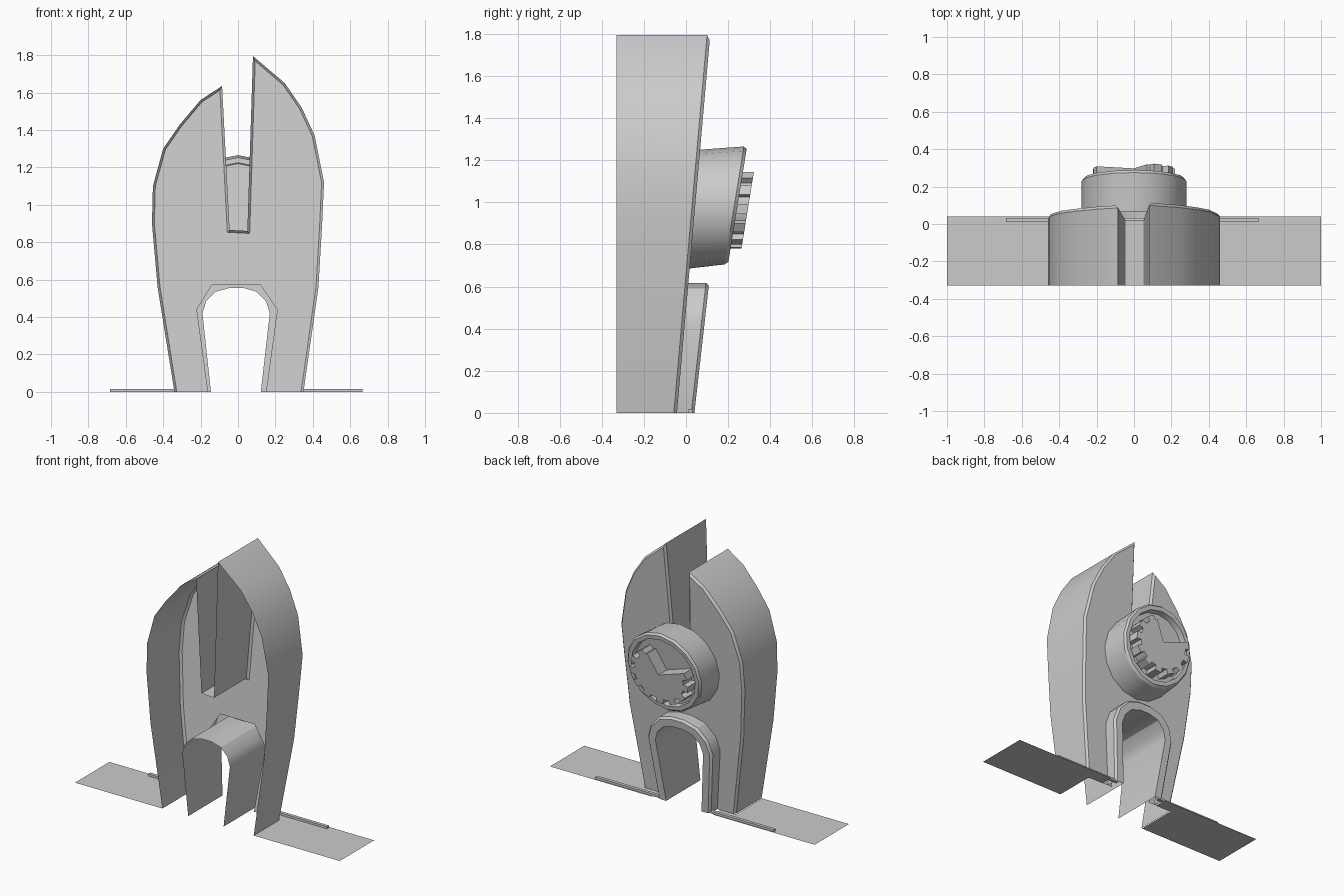
import bpy, math
from mathutils import Vector

if "Cube" in bpy.data.objects:
    bpy.data.objects.remove(bpy.data.objects["Cube"])

FRONT = -0.33


def face_y(z):            # sloping back face of the body
    return -0.043 + 0.088 * z


def trim_y(z):            # sloping face of the arch trim
    return 0.04 + 0.113 * z


def rim_y(z):             # tilted face of the round boss
    return 0.20 + 0.162 * (z - 0.71)


def make(name, verts, faces, smooth=True):
    me = bpy.data.meshes.new(name)
    me.from_pydata(verts, [], faces)
    ob = bpy.data.objects.new(name, me)
    bpy.context.collection.objects.link(ob)
    if smooth:
        bpy.ops.object.select_all(action='DESELECT')
        bpy.context.view_layer.objects.active = ob
        ob.select_set(True)
        bpy.ops.object.shade_smooth_by_angle(angle=math.radians(28))
    return ob


def offset(chain, d):
    """Shift an open (x, z) chain to its right side by d, keeping ends on z = 0."""
    out = []
    for i, p in enumerate(chain):
        ns = []
        for a, b in ((i - 1, i), (i, i + 1)):
            if a >= 0 and b < len(chain):
                e = (Vector(chain[b]) - Vector(chain[a])).normalized()
                ns.append(Vector((e.y, -e.x)))
        m = sum(ns, Vector((0, 0))).normalized()
        q = Vector(p) + m * min(d / max(m.dot(ns[0]), 0.4), 3 * d, key=abs)
        out.append((q.x, 0 if p[1] == 0 else q.y))
    return out


def loft(rows, closed=False):
    n = len(rows[0])
    verts = [v for r in rows for v in r]
    faces = [(r * n + i, r * n + (i + 1) % n, (r + 1) * n + (i + 1) % n, (r + 1) * n + i)
             for r in range(len(rows) - 1) for i in range(n if closed else n - 1)]
    return verts, faces


def row(chain, fy):
    return [(x, fy(z), z) for x, z in chain]


# Body shell: two uneven horns with a slot, open at the front
outline = [(-.34, 0), (-.43, .56), (-.46, .9), (-.455, 1.1), (-.4, 1.3), (-.31, 1.43),
           (-.2, 1.56), (-.085, 1.635), (-.045, .865), (.05, .86), (.08, 1.795),
           (.25, 1.65), (.34, 1.52), (.41, 1.37), (.46, 1.12), (.45, .9), (.43, .56), (.35, 0)]
inner = offset(outline, 0.013)
v, f = loft([row(outline, lambda z: FRONT),
             row(outline, lambda z: face_y(z) - 0.015),
             row(inner, face_y)])
hole = [(.15, 0), (.21, .44), (.12, .57), (-.14, .57), (-.22, .44), (-.16, 0)]
start = len(v) - len(inner)
v += row(hole, face_y)
f.append(tuple(range(start, len(v))))
make("body_shell", v, f)

# Arch lining and raised trim
arch = [(-.145, 0), (-.19, .42), (-.17, .485), (-.12, .535), (-.045, .555),
        (.03, .555), (.1, .535), (.15, .485), (.17, .42), (.122, 0)]
v, f = loft([row(arch, lambda z: FRONT),
             row(arch, trim_y),
             row(offset(arch, -.05), trim_y),
             row(offset(arch, -.063), lambda z: trim_y(z) - 0.015),
             row(offset(arch, -.063), face_y)])
make("arch_trim", v, f)


# Round boss with a recessed face
def circle(r, cz, n=16):
    return [(r * math.cos(2 * math.pi * i / n), cz + r * math.sin(2 * math.pi * i / n))
            for i in range(n)]


v, f = loft([row(circle(.282, .968), face_y),
             row(circle(.28, .985), lambda z: rim_y(z) - 0.015),
             row(circle(.268, .985), rim_y),
             row(circle(.24, .985), rim_y),
             row(circle(.235, .985), lambda z: rim_y(z) - 0.04)], closed=True)
f.append(tuple(range(len(v) - 16, len(v))))
make("round_boss", v, f)

# Notched toothed plate set in the boss
plate = [(0, 0.99)]
for k in range(10):
    mid = math.radians(54 - 28 * k)
    for r, da in ((.185, 14), (.185, 8), (.22, 7), (.22, -7), (.185, -8)):
        a = mid + math.radians(da)
        plate.append((r * math.cos(a), 0.975 + 0.88 * r * math.sin(a)))
v, f = loft([row(plate, lambda z: rim_y(z) - 0.04),
             row(plate, lambda z: rim_y(z) + 0.052)], closed=True)
f.append(tuple(range(len(plate), 2 * len(plate))))
make("toothed_plate", v, f, smooth=False)

# Ground flaps and thin base strips on both sides
for side, label in ((-1, "left"), (1, "right")):
    flap = [(.345, FRONT), (1, FRONT), (1, .04), (.23, .04), (.23, -.045), (.345, -.045)]
    make(label + "_flap", [(side * x, y, 0) for x, y in flap], [tuple(range(6))], False)
    x0, x1 = .17, .675
    strip = [(side * x - 0.01, y, z) for z in (0, .015)
             for x, y in ((x0, .01), (x1, .01), (x1, .032), (x0, .032))]
    make(label + "_base_strip", strip,
         [(0, 1, 2, 3), (4, 5, 6, 7)] + [(i, (i + 1) % 4, (i + 1) % 4 + 4, i + 4) for i in range(4)],
         False)
